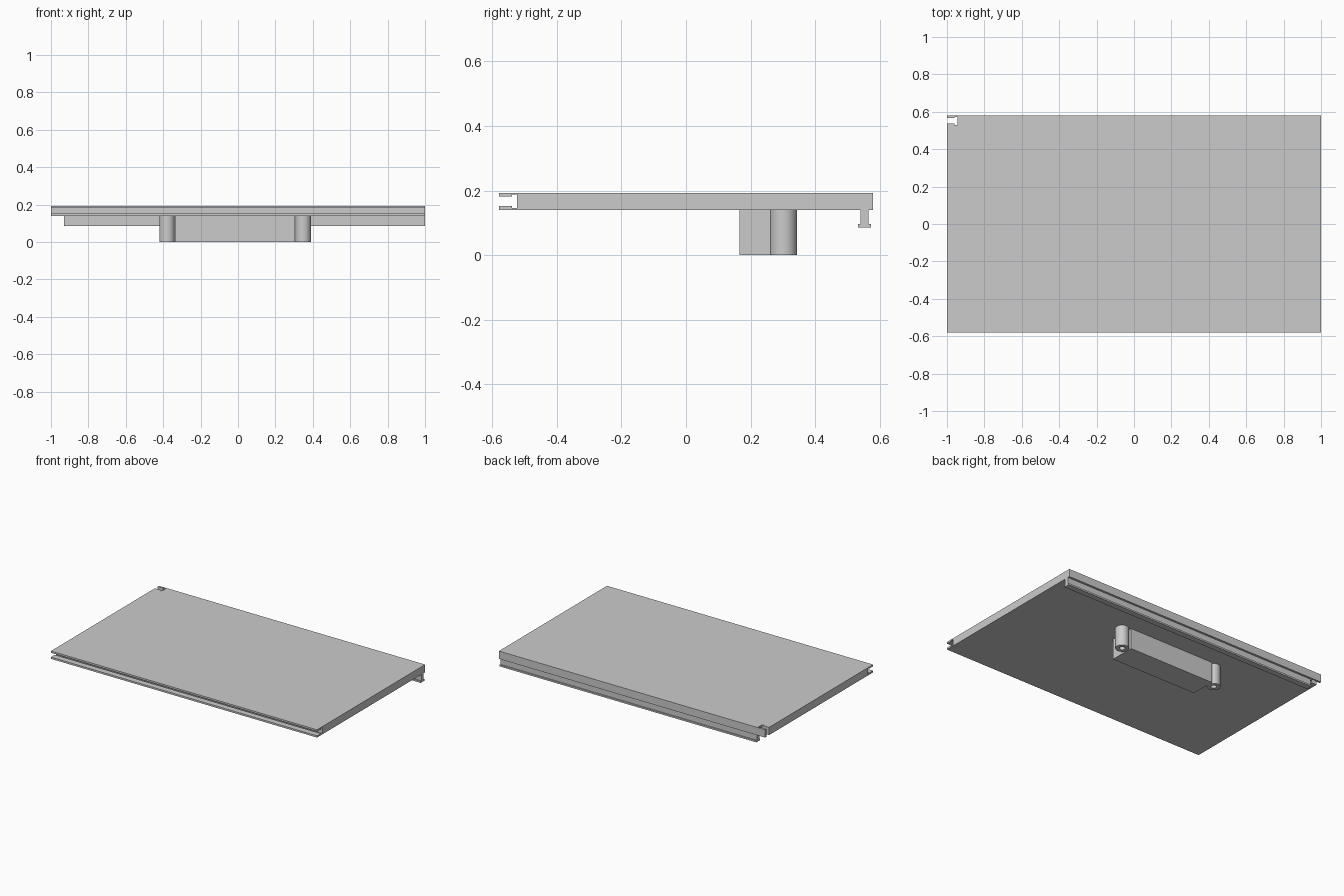
import bpy, bmesh, math
from mathutils import Vector

cube = bpy.data.objects.get("Cube")
if cube:
    bpy.data.objects.remove(cube, do_unlink=True)

grey = bpy.data.materials.new("light_grey")
grey.use_nodes = True
colour = (0.6, 0.6, 0.6, 1)
grey.diffuse_color = colour
grey.node_tree.nodes["Principled BSDF"].inputs["Base Color"].default_value = colour


def finish(name, bm):
    """Turn a bmesh into a named grey object."""
    bmesh.ops.recalc_face_normals(bm, faces=bm.faces)
    mesh = bpy.data.meshes.new(name)
    bm.to_mesh(mesh)
    bm.free()
    mesh.materials.append(grey)
    obj = bpy.data.objects.new(name, mesh)
    bpy.context.collection.objects.link(obj)
    return obj


def prism(name, points, direction):
    """Extrude a closed outline along a direction."""
    bm = bmesh.new()
    face = bm.faces.new([bm.verts.new(p) for p in points])
    out = bmesh.ops.extrude_face_region(bm, geom=[face], use_keep_orig=True)
    moved = [v for v in out["geom"] if isinstance(v, bmesh.types.BMVert)]
    bmesh.ops.translate(bm, verts=moved, vec=Vector(direction))
    return finish(name, bm)


def tee(neck_half, head_half, neck, depth, start=0):
    """T outline as (distance inwards, sideways offset) pairs."""
    side = [(start, neck_half), (neck, neck_half), (neck, head_half), (depth, head_half)]
    return side + [(d, -w) for d, w in reversed(side)]


# Panel with a T slot along its front edge
LOW, TOP, HALF = 0.14, 0.193, 0.58
MID = (LOW + TOP) / 2
slot = [(-1, d - HALF, MID - w) for d, w in tee(0.0145, 0.021, 0.041, 0.057)]
outline = slot + [(-1, -HALF, TOP), (-1, HALF, TOP), (-1, HALF, LOW), (-1, -HALF, LOW)]
panel = prism("panel", outline, (2, 0, 0))

# Matching T notch through the back right corner
RAIL_Y = 0.551
notch = prism("notch_cutter",
              [(d - 1, RAIL_Y + w, 0) for d, w in tee(0.0145, 0.021, 0.041, 0.057, -0.05)],
              (0, 0, 0.3))
notch.hide_render = True
cut = panel.modifiers.new("notch", "BOOLEAN")
cut.operation = "DIFFERENCE"
cut.solver = "EXACT"
cut.object = notch
bpy.context.view_layer.objects.active = panel
bpy.ops.object.modifier_apply(modifier=cut.name)
bpy.data.objects.remove(notch, do_unlink=True)

# T rail hanging below the back edge
prism("back_rail",
      [(-0.93, RAIL_Y + 0.002 + w, LOW - d) for d, w in tee(0.0125, 0.02, 0.043, 0.054)],
      (1.93, 0, 0))

# Block under the panel
prism("under_block",
      [(-0.338, 0.165, 0), (0.305, 0.165, 0), (0.305, 0.336, 0), (-0.338, 0.336, 0)],
      (0, 0, LOW))

# Hollow posts at both ends of the block
for name, x in (("right_post", -0.379), ("left_post", 0.348)):
    bm = bmesh.new()
    corners = [bm.verts.new((r, 0, z)) for r, z in
               ((0.018, 0), (0.042, 0), (0.042, LOW), (0.018, LOW))]
    ring = [bm.edges.new((corners[i - 1], corners[i])) for i in range(4)]
    bmesh.ops.spin(bm, geom=corners + ring, cent=(0, 0, 0), axis=(0, 0, 1),
                   angle=math.tau, steps=48)
    bmesh.ops.remove_doubles(bm, verts=bm.verts, dist=0.0001)
    post = finish(name, bm)
    post.location = (x, 0.302, 0)
    bpy.ops.object.select_all(action="DESELECT")
    post.select_set(True)
    bpy.context.view_layer.objects.active = post
    bpy.ops.object.shade_smooth_by_angle(angle=math.radians(30))
